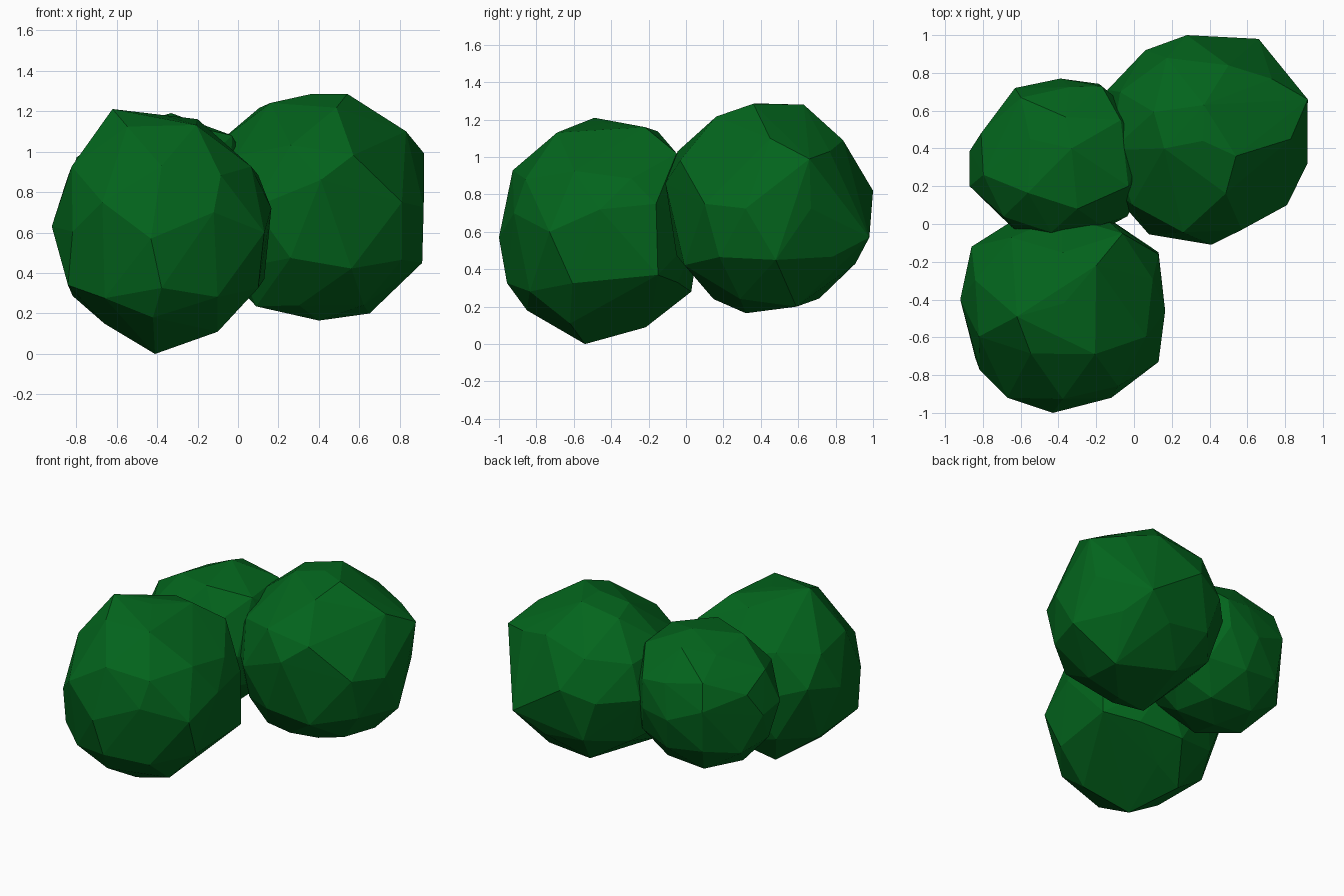
import bpy, bmesh, random
from mathutils import Vector, Matrix

leaf = bpy.data.materials.new("leaf_green")
leaf.diffuse_color = (0.001, 0.13, 0.012, 1)


def clump(name, low, high, turn, seed, corners):
    """Faceted ball fitted to a box, slightly uneven, with a few corners pulled out."""
    rng = random.Random(seed)
    low, high = Vector(low), Vector(high)
    mid, half = (low + high) / 2, (high - low) / 2
    bm = bmesh.new()
    bmesh.ops.create_icosphere(bm, subdivisions=2, radius=1,
                               matrix=Matrix.Rotation(turn, 4, 'Z'))
    for v in bm.verts:
        v.co = mid + v.co * rng.uniform(1.0, 1.04) * half
    free = list(bm.verts)
    for c in corners:
        v = min(free, key=lambda v: (v.co - Vector(c)).length)
        v.co = c
        free.remove(v)
    for v in bm.verts:
        v.co = [min(max(a, l), h) for a, l, h in zip(v.co, low, high)]
    # Fold every dent outwards so the clump stays plump
    hull = bmesh.ops.convex_hull(bm, input=bm.verts)
    bmesh.ops.delete(bm, geom=list(set(hull["geom_interior"] + hull["geom_unused"])),
                     context='VERTS')
    inner = [f for f in bm.faces if f not in set(hull["geom"])]
    bmesh.ops.delete(bm, geom=inner, context='FACES')
    bmesh.ops.recalc_face_normals(bm, faces=bm.faces)
    mesh = bpy.data.meshes.new(name)
    bm.to_mesh(mesh)
    bm.free()
    mesh.materials.append(leaf)
    obj = bpy.data.objects.new(name, mesh)
    bpy.context.collection.objects.link(obj)


# Front left clump, resting on the ground
clump("front_clump", (-0.92, -1.0, 0), (0.165, 0.10, 1.21), 0.314, 1, [
    (-0.41, -0.54, 0), (-0.42, -0.85, 0.18), (-0.10, -0.62, 0.11),
    (-0.66, -0.55, 0.15), (-0.35, -0.18, 0.17),
    (-0.43, -1.0, 0.57), (-0.92, -0.40, 0.63), (0.165, -0.46, 0.72),
    (-0.37, -0.42, 1.18), (-0.62, -0.49, 1.21), (-0.20, -0.22, 1.16),
    (-0.84, -0.71, 0.34), (0.13, -0.15, 0.37), (0.13, -0.73, 0.60),
    (0.13, -0.16, 0.75), (-0.86, -0.12, 0.70), (-0.67, -0.92, 0.75),
    (-0.12, -0.92, 0.70), (-0.06, -0.05, 1.02)])

# Back right clump, the highest one
clump("right_clump", (-0.19, -0.12, 0.165), (0.92, 1.0, 1.285), 0.1, 2, [
    (0.54, 0.36, 1.285), (0.37, 0.63, 1.28), (0.41, -0.11, 0.86),
    (0.40, 0.32, 0.165), (0.65, 0.59, 0.2), (0.92, 0.66, 0.99),
    (0.91, 0.48, 0.45), (0.66, 0.98, 0.57), (0.28, 1.0, 0.82),
    (0.16, 0.40, 1.24), (0.83, 0.45, 1.10), (0.50, 0.84, 1.09),
    (0.81, 0.10, 0.75), (0.06, 0.92, 0.75), (0.09, 0.20, 0.235),
    (-0.14, 0.71, 0.75)])

# Smaller back left clump
clump("back_clump", (-0.87, -0.10, 0.25), (0.09, 0.77, 1.19), 0.2, 3, [
    (-0.87, 0.20, 0.75), (-0.39, 0.77, 0.70), (-0.33, 0.40, 1.19),
    (-0.17, 0.73, 0.92), (-0.63, 0.72, 0.80), (-0.81, 0.48, 0.88),
    (-0.30, 0.08, 1.14), (-0.07, 0.55, 1.08), (-0.03, 0.20, 1.08),
    (-0.55, 0.45, 1.08)])
